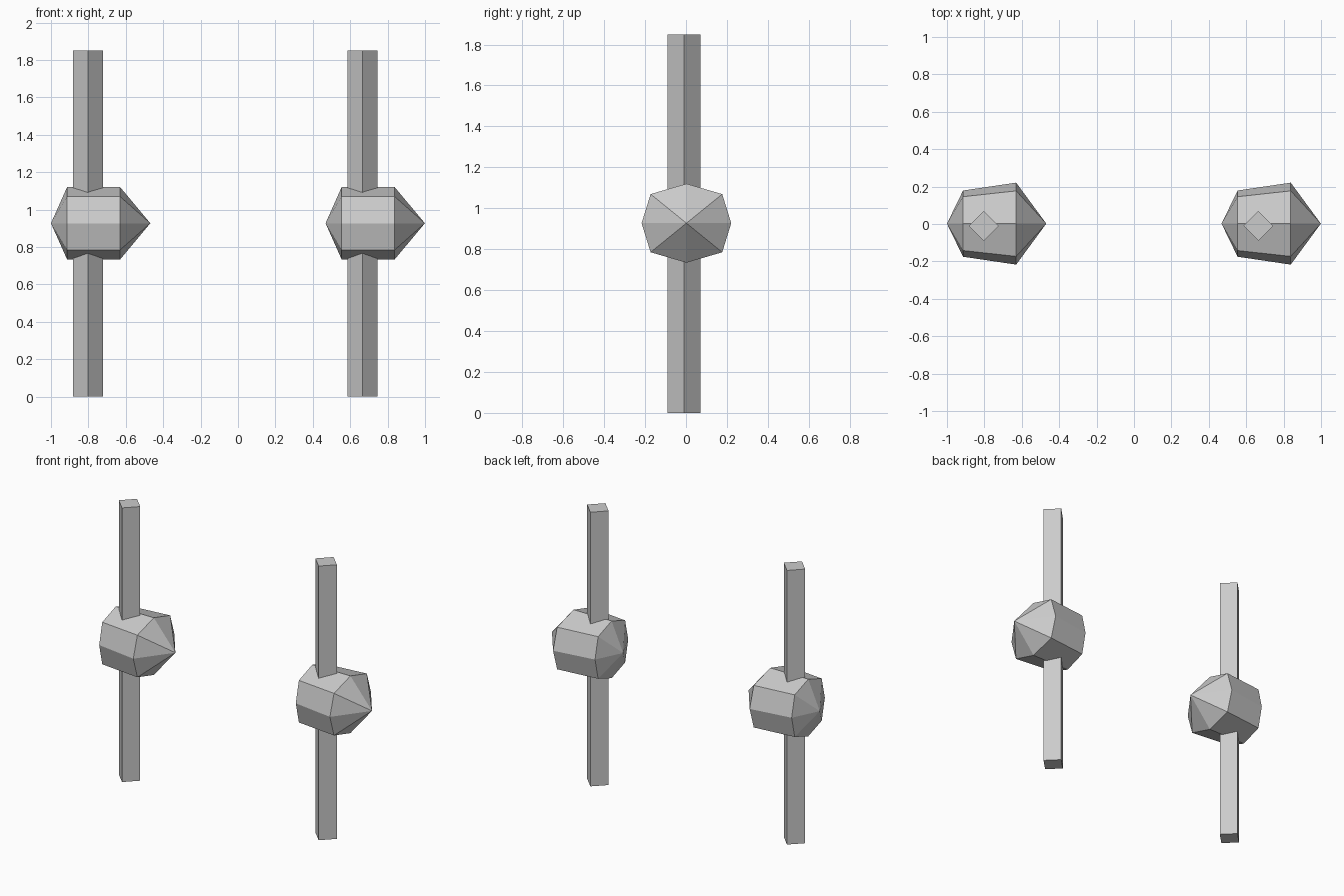
import bpy, bmesh
from math import cos, sin, pi

if "Cube" in bpy.data.objects:
    bpy.data.objects.remove(bpy.data.objects["Cube"])

MID_Z = 0.927      # height of the faceted heads
SPACING = 1.468    # distance between the two copies


def make_object(name, bm):
    bmesh.ops.recalc_face_normals(bm, faces=bm.faces)
    mesh = bpy.data.meshes.new(name)
    bm.to_mesh(mesh)
    bm.free()
    obj = bpy.data.objects.new(name, mesh)
    bpy.context.collection.objects.link(obj)
    return obj


def post(name, x, y, radius, height):
    # four-sided post turned corner-forward
    bm = bmesh.new()
    ring = [bm.verts.new((x + radius * cos(i * pi / 2), y + radius * sin(i * pi / 2), 0))
            for i in range(4)]
    base = bm.faces.new(ring)
    top = bmesh.ops.extrude_face_region(bm, geom=[base], use_keep_orig=True)["geom"]
    bmesh.ops.translate(bm, vec=(0, 0, height),
                        verts=[v for v in top if isinstance(v, bmesh.types.BMVert)])
    make_object(name, bm)


def ring_points(side, diag):
    # eight-sided flattened section in y and z
    dz, top = 0.142, 0.193
    return [(side, 0), (diag, dz), (0, top), (-diag, dz),
            (-side, 0), (-diag, -dz), (0, -top), (diag, -dz)]


def head(name, dx):
    # two octagonal rings closed by a point at each end
    bm = bmesh.new()
    back_tip = bm.verts.new((-1.0 + dx, 0.002, MID_Z))
    front_tip = bm.verts.new((-0.469 + dx, 0.002, MID_Z))
    back, front = [[bm.verts.new((x + dx, y + 0.002, MID_Z + z)) for y, z in ring_points(s, d)]
                   for x, s, d in ((-0.914, 0.177, 0.144), (-0.63, 0.219, 0.175))]
    for i in range(8):
        j = (i + 1) % 8
        bm.faces.new((back[i], back[j], front[j], front[i]))
        bm.faces.new((back_tip, back[j], back[i]))
        bm.faces.new((front_tip, front[i], front[j]))
    make_object(name, bm)


for label, dx in (("left", 0), ("right", SPACING)):
    post(label + "_post", -0.803 + dx, -0.01, 0.08, 1.85)
    head(label + "_faceted_head", dx)
